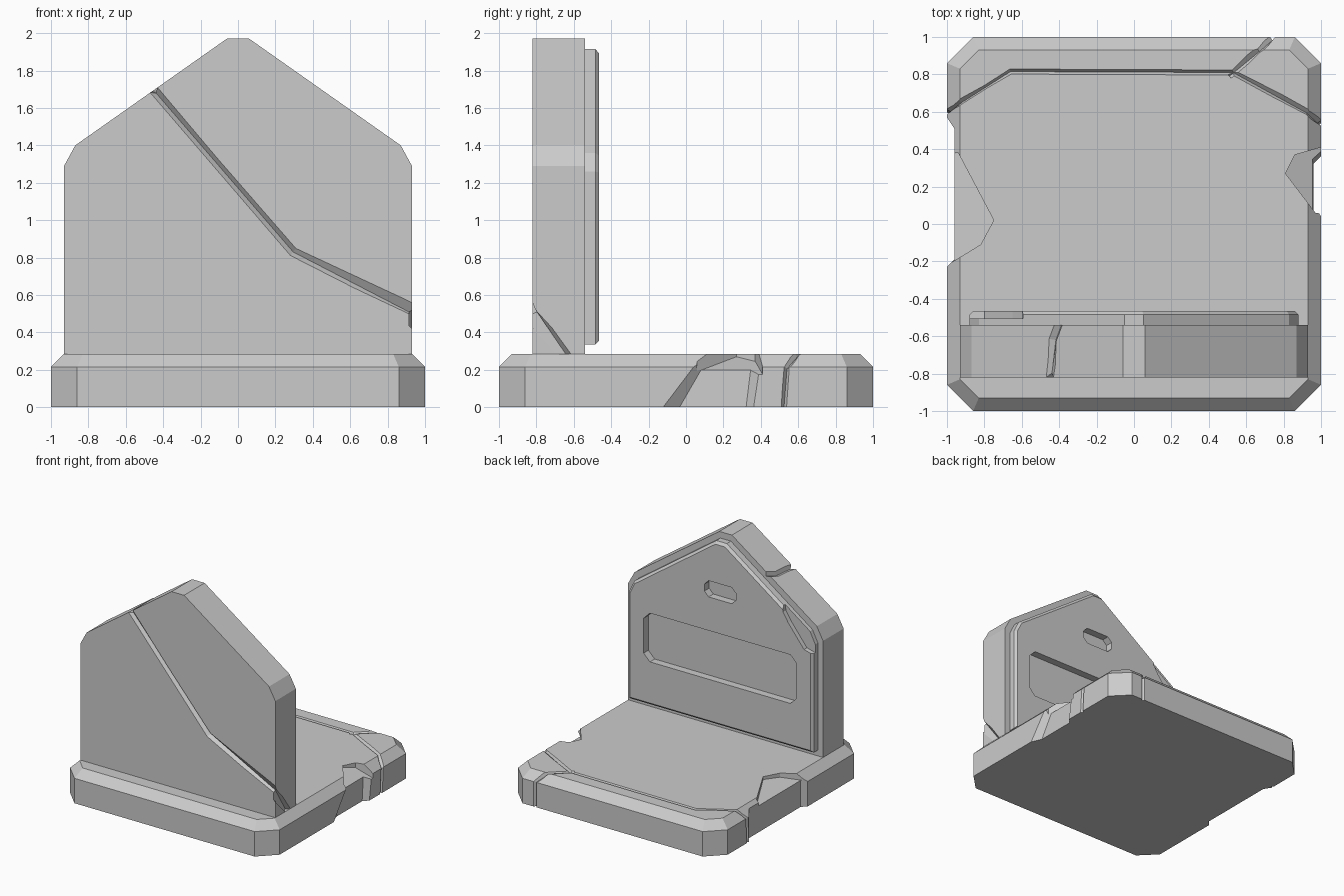
import bpy, bmesh
from mathutils import Vector

if "Cube" in bpy.data.objects:
    bpy.data.objects.remove(bpy.data.objects["Cube"])


def loft(name, rings):
    """Closed solid through matching rings of 3D points, with capped ends."""
    bm = bmesh.new()
    loops = [[bm.verts.new(p) for p in ring] for ring in rings]
    for a, b in zip(loops, loops[1:]):
        n = len(a)
        for i in range(n):
            j = (i + 1) % n
            bm.faces.new((a[i], a[j], b[j], b[i]))
    bm.faces.new(loops[0][::-1])
    bm.faces.new(loops[-1])
    bmesh.ops.recalc_face_normals(bm, faces=bm.faces)
    me = bpy.data.meshes.new(name)
    bm.to_mesh(me)
    bm.free()
    ob = bpy.data.objects.new(name, me)
    bpy.context.collection.objects.link(ob)
    return ob


def groove(path, half=0.025, depth=0.03):
    """V-shaped crack cutter along (point, surface normal) pairs."""
    pts = [Vector(p) for p, _ in path]
    rings = []
    for i, (p, n) in enumerate(path):
        p, n = Vector(p), Vector(n).normalized()
        t = Vector((0, 0, 0))
        if i > 0:
            t += (pts[i] - pts[i - 1]).normalized()
        if i < len(pts) - 1:
            t += (pts[i + 1] - pts[i]).normalized()
        side = t.cross(n).normalized() * half * 2
        rings.append([p + n * depth + side, p - n * depth, p + n * depth - side])
    return loft("crack_cutter", rings)


def cut(target, cutter):
    cutter.hide_render = True
    mod = target.modifiers.new("cut", 'BOOLEAN')
    mod.operation = 'DIFFERENCE'
    mod.solver = 'EXACT'
    mod.object = cutter
    bpy.context.view_layer.objects.active = target
    bpy.ops.object.modifier_apply(modifier=mod.name)
    bpy.data.objects.remove(cutter)


def octagon(x, y, c, z):
    return [(x, y - c, z), (x - c, y, z), (c - x, y, z), (-x, y - c, z),
            (-x, c - y, z), (c - x, -y, z), (x - c, -y, z), (x, c - y, z)]


def mirrored(half):
    return half + [(-x, z) for x, z in reversed(half)]


def at_y(profile, y):
    return [(x, y, z) for x, z in profile]


def at_z(profile, z):
    return [(x, y, z) for x, y in profile]


# base slab with sloped upper rim
base = loft("base_slab", [octagon(1, 1, 0.14, 0), octagon(1, 1, 0.14, 0.215),
                          octagon(0.93, 0.93, 0.10, 0.285)])

# worn sections broken out of both side walls
left = [(-1.1, 0.57), (-1, 0.57), (-0.96, 0.51), (-0.96, -0.19), (-1, -0.23), (-1.1, -0.23)]
cut(base, loft("left_wear", [at_z(left, -0.1), at_z(left, 0.4)]))
low = [(1.1, -0.13), (1.0, -0.13), (0.96, -0.04), (0.96, 0.32), (1.0, 0.36), (1.1, 0.36)]
high = [(1.1, 0.12), (1.0, 0.12), (0.95, 0.15), (0.95, 0.36), (1.0, 0.41), (1.1, 0.41)]
cut(base, loft("right_wear", [at_z(low, -0.01), at_z(high, 0.32)]))

# chips in the top rim, floors sloping outwards
chip = [(-0.94, 0.38), (-0.75, 0.02), (-0.82, -0.11), (-1.0, -0.22), (-1.1, -0.22), (-1.1, 0.38)]
cut(base, loft("left_chip", [[(x, y, 0.26 + (x + 0.75) * 0.15) for x, y in chip],
                             at_z(chip, 0.4)]))
chip = [(0.81, 0.27), (0.86, 0.37), (1.0, 0.41), (1.1, 0.41), (1.1, 0.04), (0.97, 0.06)]
cut(base, loft("right_chip", [[(x, y, 0.27 - (x - 0.81) * 0.5) for x, y in chip],
                              at_z(chip, 0.4)]))

# branching crack over the top of the base
up = (0, 0, 1)
cut(base, groove([((-1, 0.58, -0.05), (-1, 0, 0)), ((-1, 0.60, 0.215), (-1, 0, 0.5)),
                  ((-0.93, 0.65, 0.285), (-0.5, 0, 1)), ((-0.66, 0.815, 0.285), up),
                  ((0.53, 0.81, 0.285), up), ((0.93, 0.595, 0.285), (0.5, 0, 1)),
                  ((1, 0.54, 0.215), (1, 0, 0.5)), ((1, 0.52, -0.05), (1, 0, 0))], 0.014, 0.022))
cut(base, groove([((0.51, 0.79, 0.285), up), ((0.67, 0.93, 0.285), (0, 0.5, 1)),
                  ((0.74, 1, 0.215), (0, 1, 0.5)), ((0.74, 1, -0.05), (0, 1, 0))], 0.014, 0.02))

# upright gabled stone
outline = mirrored([(0.93, 0.28), (0.93, 1.29), (0.87, 1.40), (0.06, 1.97)])
stone = loft("upright_stone", [at_y(outline, -0.82), at_y(outline, -0.54)])

# crack over the gable, down the front and around the right side
roof = (-0.575, 0, 0.818)
cut(stone, groove([((-0.39, -0.50, 1.738), roof), ((-0.435, -0.62, 1.706), roof),
                   ((-0.45, -0.82, 1.696), (-0.5, -1, 0.7)), ((0.295, -0.82, 0.83), (0, -1, 0)),
                   ((0.93, -0.82, 0.51), (0.7, -1, 0)), ((0.93, -0.62, 0.25), (1, 0, 0))],
                  0.024, 0.03))

# bevelled panel on the back of the stone
outer = mirrored([(0.88, 0.335), (0.88, 1.26), (0.83, 1.36), (0.05, 1.915)])
inner = mirrored([(0.86, 0.355), (0.86, 1.255), (0.815, 1.345), (0.045, 1.892)])
panel = loft("back_panel", [at_y(outer, -0.545), at_y(outer, -0.485), at_y(inner, -0.465)])


# recesses with clipped corners
def recess(w, z0, z1, c):
    p = mirrored([(w - c, z0), (w, z0 + c), (w, z1 - c), (w - c, z1)])
    cut(panel, loft("recess_cutter", [at_y(p, -0.53), at_y(p, -0.4)]))


recess(0.73, 0.71, 1.13, 0.06)
recess(0.15, 1.42, 1.56, 0.04)

# broken shoulder edge of the panel
shoulder = [(-0.58, 1.62), (-0.60, 1.48), (-0.65, 1.40), (-0.80, 1.21), (-0.95, 1.17), (-0.95, 1.62)]
cut(panel, loft("shoulder_cutter", [at_y(shoulder, -0.505), at_y(shoulder, -0.4)]))
